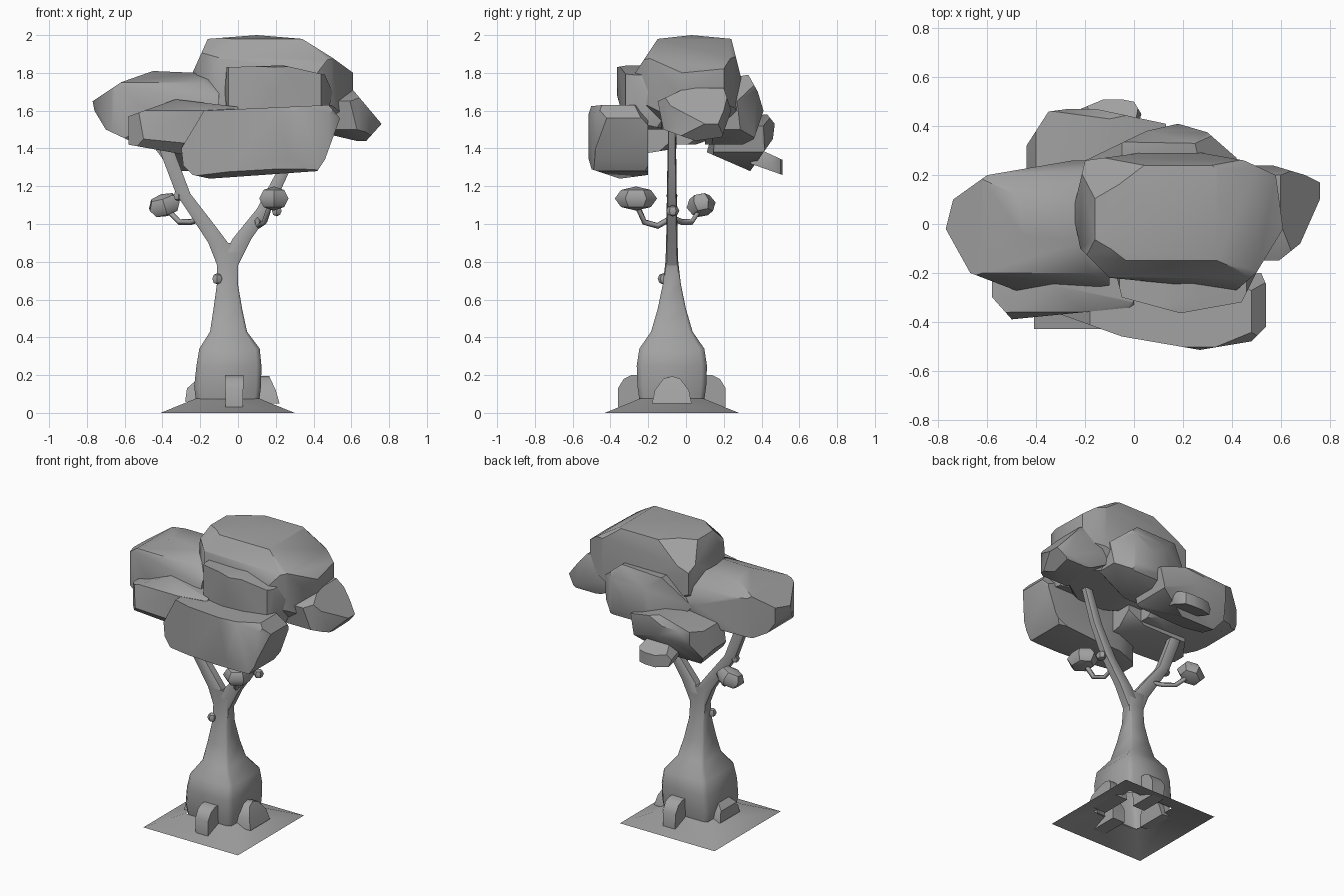
import bpy, bmesh, math
from mathutils import Vector

grey = bpy.data.materials.new("mid_grey")
grey.diffuse_color = (.36, .36, .36, 1)


def finish(name, bm, angle=40):
    bmesh.ops.recalc_face_normals(bm, faces=bm.faces)
    me = bpy.data.meshes.new(name)
    bm.to_mesh(me)
    bm.free()
    ob = bpy.data.objects.new(name, me)
    bpy.context.collection.objects.link(ob)
    smooth(ob, angle)
    return ob


def smooth(ob, angle=40):
    bpy.ops.object.select_all(action='DESELECT')
    ob.select_set(True)
    bpy.context.view_layer.objects.active = ob
    bpy.ops.object.shade_smooth_by_angle(angle=math.radians(angle))


def cut(bm, co, no):
    bmesh.ops.bisect_plane(bm, geom=bm.verts[:] + bm.edges[:] + bm.faces[:], dist=1e-5,
                           plane_co=co, plane_no=no, clear_outer=True)
    edge = [e for e in bm.edges if e.is_boundary]
    if len(edge) > 2:
        bmesh.ops.holes_fill(bm, edges=edge, sides=0)


def carve(name, front, side, top=(), corner=2.1):
    """Block trimmed to convex front (x,z), side (y,z) and top (x,y) outlines, corners chamfered."""
    bm = bmesh.new()
    bmesh.ops.create_cube(bm, size=6)
    for pts, a, b in ((front, 0, 2), (side, 1, 2), (top, 0, 1)):
        for i, p in enumerate(pts):
            q = pts[(i + 1) % len(pts)]
            mid = [sum(r[k] for r in pts) / len(pts) for k in (0, 1)]
            n = [q[1] - p[1], p[0] - q[0]]
            if n[0] * (mid[0] - p[0]) + n[1] * (mid[1] - p[1]) > 0:
                n = [-n[0], -n[1]]
            co, no = Vector((0, 0, 0)), Vector((0, 0, 0))
            co[a], co[b], no[a], no[b] = p[0], p[1], n[0], n[1]
            cut(bm, co, no.normalized())
    lo = Vector([min(v.co[k] for v in bm.verts) for k in range(3)])
    hi = Vector([max(v.co[k] for v in bm.verts) for k in range(3)])
    c, h = (lo + hi) / 2, (hi - lo) / 2
    for sx in (-1, 1):
        for sy in (-1, 1):
            for sz in (-1, 1):
                no = Vector((sx / h.x, sy / h.y, sz / h.z))
                cut(bm, c + no * (corner / no.length_squared), no.normalized())
    bmesh.ops.remove_doubles(bm, verts=bm.verts, dist=0.002)
    return finish(name, bm)


def loft(name, rings, y=-.075, k=.6):
    """Eight-sided rounded-square tube through (z, x, half_x, half_y) rings."""
    bm = bmesh.new()
    shape = [(1, k), (k, 1), (-k, 1), (-1, k), (-1, -k), (-k, -1), (k, -1), (1, -k)]
    loops = [[bm.verts.new((x + hx * u, y + hy * v, z)) for u, v in shape]
             for z, x, hx, hy in rings]
    for a, b in zip(loops, loops[1:]):
        for i in range(8):
            bm.faces.new((a[i], a[(i + 1) % 8], b[(i + 1) % 8], b[i]))
    bm.faces.new(loops[-1])
    return finish(name, bm, 50)


def nub(name, loc, size, rot=(0, 0, 0)):
    bpy.ops.mesh.primitive_uv_sphere_add(segments=6, ring_count=4, radius=1, location=loc, rotation=rot)
    ob = bpy.context.object
    ob.name, ob.scale = name, size
    smooth(ob, 40)


def twig(name, pts, r=.016):
    cu = bpy.data.curves.new(name, 'CURVE')
    cu.dimensions, cu.bevel_depth, cu.bevel_resolution, cu.use_fill_caps = '3D', r, 0, True
    s = cu.splines.new('POLY')
    s.points.add(len(pts) - 1)
    for p, co in zip(s.points, pts):
        p.co = (*co, 1)
    bpy.context.collection.objects.link(bpy.data.objects.new(name, cu))


# Ground mound, open underneath
bpy.ops.mesh.primitive_cone_add(vertices=4, radius1=.355 * 2 ** .5, radius2=.17 * 2 ** .5, depth=.075,
                                end_fill_type='NOTHING', location=(-.055, -.075, .0375),
                                rotation=(0, 0, math.pi / 4))
bpy.context.object.name = "ground_mound"
smooth(bpy.context.object)

# Trunk and forked branches
loft("trunk", [(.07, -.055, .168, .172), (.14, -.055, .177, .182), (.25, -.048, .172, .186),
               (.34, -.045, .16, .172), (.43, -.05, .098, .11), (.55, -.054, .076, .075),
               (.68, -.056, .056, .048), (.80, -.056, .056, .034), (.90, -.055, .075, .03)], k=.85)
loft("left_branch", [(.78, -.06, .05, .034), (.9, -.105, .052, .03), (1.0, -.175, .047, .029),
                     (1.16, -.29, .038, .026), (1.37, -.37, .038, .023), (1.5, -.41, .035, .02)], k=.8)
loft("right_branch", [(.78, -.05, .05, .034), (.92, .02, .05, .03), (1.08, .14, .04, .027),
                      (1.28, .24, .033, .023), (1.52, .32, .028, .02)], k=.8)

# Root buttresses
for name, s in (("front_root", 1), ("back_root", -1)):
    fin = [(-.36, .03), (-.36, .13), (-.33, .18), (-.29, .2), (-.22, .2), (-.17, .12), (-.17, .03)]
    carve(name, [(-.065, .03), (.025, .03), (.03, .205), (-.07, .205)],
          [(-.075 + s * (y + .075), z) for y, z in fin], corner=3)
arch = [(-.18, .05), (-.165, .12), (-.12, .18), (-.075, .195), (-.03, .18), (.015, .12), (.03, .05)]
carve("right_root", [(.08, .05), (.22, .05), (.2, .12), (.165, .195), (.08, .195)], arch, corner=3)
carve("left_root", [(-.2, .05), (-.28, .06), (-.27, .13), (-.23, .165), (-.18, .165)], arch, corner=3)

# Twigs, small leaf clumps and knots
twig("left_twig", [(-.19, -.07, 1.03), (-.25, -.02, 1.01), (-.31, .03, 1.01), (-.37, .07, 1.07)])
twig("right_twig", [(.1, -.08, 1.03), (.11, -.15, .99), (.14, -.22, 1.01), (.17, -.26, 1.1)])
nub("left_leaf_clump", (-.39, .08, 1.1), (.095, .078, .062), (.2, -.3, 0))
nub("right_leaf_clump", (.19, -.265, 1.135), (.09, .112, .064))
nub("trunk_knot", (-.11, -.12, .71), (.03, .03, .03))
nub("right_knot", (.205, -.07, 1.07), (.03, .035, .03))
nub("left_knot", (-.315, -.075, 1.15), (.03, .03, .03))

# Canopy clumps
carve("crown_leaves",
      [(-.25, 1.78), (-.16, 1.98), (.1, 2), (.34, 1.98), (.5, 1.88), (.61, 1.8), (.61, 1.65), (.5, 1.5),
       (-.1, 1.5), (-.25, 1.6)],
      [(-.27, 1.8), (-.15, 1.98), (.03, 2), (.24, 1.98), (.31, 1.7), (.27, 1.5), (-.2, 1.5)],
      [(-.25, .05), (-.2, .26), (.17, .31), (.45, .26), (.58, .2), (.61, -.02), (.5, -.2), (.42, -.27),
       (-.1, -.22), (-.22, -.1)], 2.0)
carve("left_leaves",
      [(-.77, 1.65), (-.76, 1.6), (-.7, 1.5), (-.55, 1.43), (-.1, 1.42), (-.1, 1.75), (-.22, 1.8),
       (-.45, 1.81), (-.62, 1.75)],
      [(-.3, 1.55), (-.2, 1.75), (-.05, 1.81), (.12, 1.8), (.22, 1.72), (.26, 1.62), (.22, 1.48),
       (.05, 1.42), (-.2, 1.42)],
      [(-.77, -.02), (-.74, .1), (-.6, .2), (-.25, .26), (-.1, .26), (-.1, -.25), (-.41, -.3), (-.67, -.2)])
carve("left_front_leaves",
      [(-.58, 1.42), (-.58, 1.57), (-.33, 1.66), (0, 1.62), (0, 1.36), (-.3, 1.37)],
      [(-.39, 1.45), (-.36, 1.6), (-.25, 1.66), (-.05, 1.62), (-.05, 1.4), (-.3, 1.36)],
      [(-.58, -.22), (-.58, -.3), (-.5, -.39), (0, -.34), (0, -.05), (-.45, -.05)], 2.3)
carve("front_leaves",
      [(-.3, 1.4), (-.18, 1.6), (.48, 1.63), (.54, 1.56), (.46, 1.34), (.42, 1.28), (-.15, 1.24),
       (-.24, 1.26), (-.29, 1.31)],
      [(-.52, 1.57), (-.52, 1.36), (-.5, 1.29), (-.35, 1.24), (-.2, 1.26), (-.2, 1.63), (-.5, 1.63)],
      [(-.3, -.37), (-.05, -.46), (.27, -.515), (.48, -.48), (.54, -.42), (.55, -.27), (.52, -.2),
       (-.05, -.2), (-.2, -.25)], 2.4)
carve("upper_front_leaves",
      [(-.07, 1.7), (-.06, 1.83), (.24, 1.84), (.46, 1.79), (.5, 1.7), (.46, 1.5), (-.05, 1.5)],
      [(-.37, 1.83), (-.37, 1.7), (-.33, 1.55), (-.1, 1.5), (-.1, 1.85), (-.25, 1.85)],
      [(-.07, -.22), (-.05, -.3), (.19, -.365), (.44, -.32), (.5, -.2), (.5, -.1), (-.07, -.1)], 2.4)
carve("right_leaves",
      [(.4, 1.75), (.6, 1.72), (.76, 1.53), (.67, 1.43), (.5, 1.47), (.4, 1.52)],
      [(-.15, 1.65), (0, 1.72), (.2, 1.72), (.24, 1.6), (.19, 1.46), (.05, 1.44), (-.12, 1.5)],
      [(.4, .26), (.5, .26), (.7, .2), (.76, .17), (.76, .1), (.68, -.08), (.58, -.16), (.4, -.2)], 2.6)
carve("low_back_leaves",
      [(-.44, 1.4), (-.4, 1.53), (-.1, 1.58), (.13, 1.52), (.1, 1.38), (-.1, 1.28), (-.35, 1.28)],
      [(.11, 1.38), (.16, 1.56), (.43, 1.58), (.47, 1.53), (.46, 1.45), (.34, 1.28)],
      [(-.44, .2), (-.44, .32), (-.35, .46), (-.2, .48), (.13, .41), (.13, .15), (-.3, .1)], 2.5)
carve("upper_back_leaves",
      [(-.22, 1.6), (-.05, 1.78), (.25, 1.79), (.42, 1.65), (.4, 1.5), (.2, 1.4), (-.1, 1.42)],
      [(.1, 1.42), (.1, 1.75), (.33, 1.79), (.38, 1.7), (.41, 1.6), (.36, 1.45), (.3, 1.42)],
      [(-.22, .25), (.05, .38), (.18, .41), (.3, .375), (.42, .27), (.42, .1), (-.22, .1)], 2.2)
carve("back_tip_leaves",
      [(-.22, 1.32), (-.15, 1.4), (0, 1.4), (.03, 1.32), (0, 1.26), (-.2, 1.26)],
      [(.34, 1.32), (.38, 1.4), (.51, 1.34), (.51, 1.26)],
      [(-.22, .47), (-.1, .52), (0, .5), (.03, .45), (0, .34), (-.2, .34)], 2.6)

# One grey for every part
for ob in bpy.data.objects:
    ob.data.materials.append(grey)
